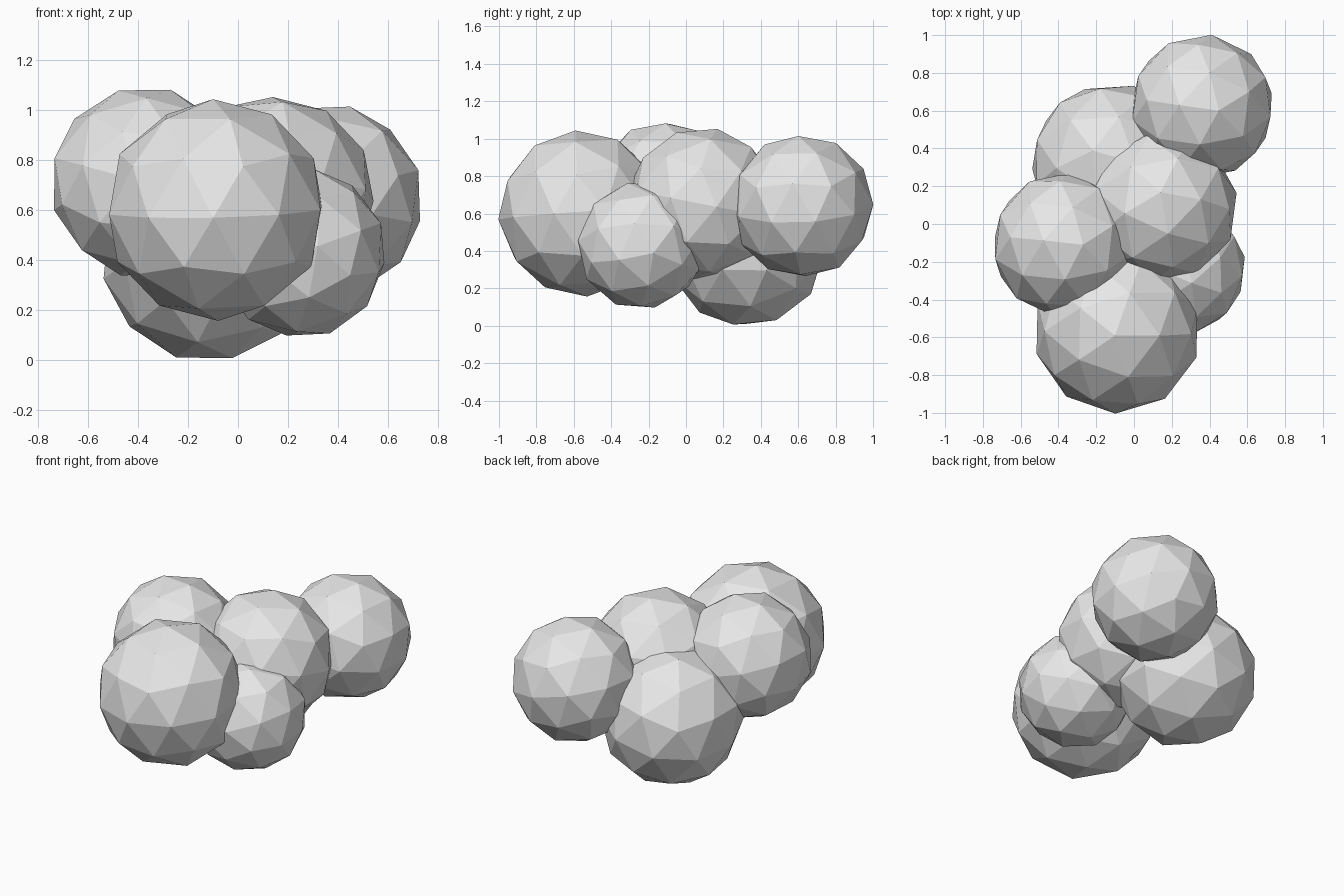
import bpy
from mathutils import Vector, Matrix

cube = bpy.data.objects.get("Cube")
if cube:
    bpy.data.objects.remove(cube, do_unlink=True)

# One plain grey for the whole cluster
grey = bpy.data.materials.new("light_grey")
grey.use_nodes = True
grey.diffuse_color = (0.8, 0.8, 0.8, 1)
grey.node_tree.nodes["Principled BSDF"].inputs["Base Color"].default_value = grey.diffuse_color


def puff(name, centre, radius, pole, twist):
    """Faceted ball whose pole vertex points along the given direction."""
    bpy.ops.mesh.primitive_ico_sphere_add(subdivisions=2, radius=radius)
    ball = bpy.context.object
    ball.name = name
    turn = Vector(pole).to_track_quat("Z", "Y").to_matrix().to_4x4()
    ball.data.transform(turn @ Matrix.Rotation(twist, 4, "Z"))
    ball.location = centre
    ball.data.materials.append(grey)
    bpy.ops.object.shade_flat()
    return ball


# Six overlapping puffs: name, centre, radius, pole direction, twist
puffs = [
    ("front_puff", (-0.09, -0.56, 0.60), 0.445, (-0.01, -0.03, 0.43), 0.3),
    ("right_puff", (-0.37, -0.11, 0.71), 0.385, (0.10, 0.0, 0.37), 0.2),
    ("centre_puff", (0.14, 0.09, 0.65), 0.41, (0.0, 0.08, 0.41), 0.5),
    ("small_low_puff", (0.25, -0.24, 0.43), 0.345, (0.12, 0.0, -0.33), 0.1),
    ("back_low_puff", (-0.12, 0.32, 0.42), 0.43, (0.10, -0.07, -0.42), 0.6),
    ("back_left_puff", (0.36, 0.62, 0.64), 0.385, (0.09, -0.02, 0.38), 0.4),
]
for spec in puffs:
    puff(*spec)
